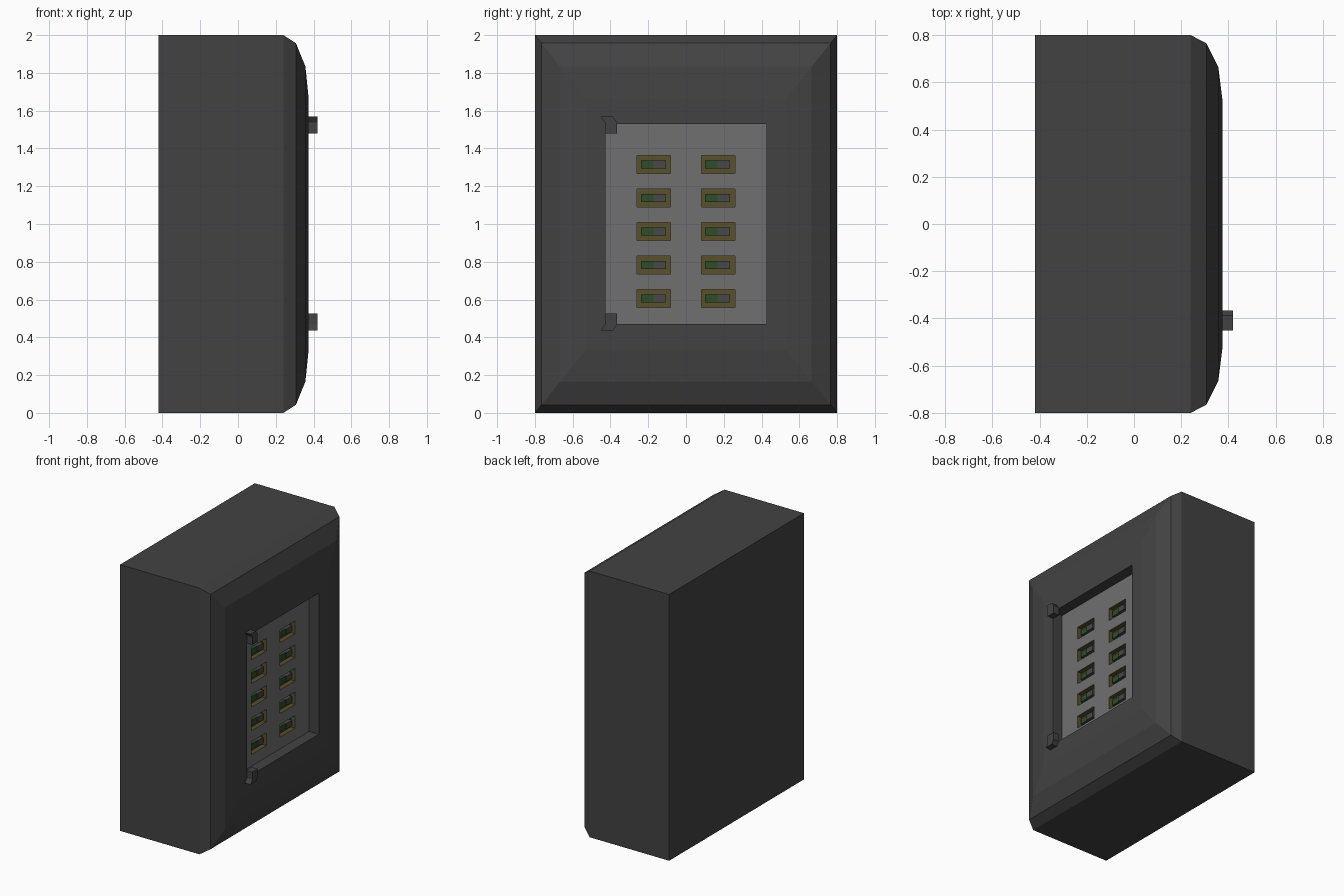
import bpy

if "Cube" in bpy.data.objects:
    bpy.data.objects.remove(bpy.data.objects["Cube"])


def material(name, r, g, b):
    m = bpy.data.materials.new(name)
    m.diffuse_color = (r, g, b, 1)
    m.use_nodes = True
    m.node_tree.nodes["Principled BSDF"].inputs["Base Color"].default_value = m.diffuse_color
    return m


DARK = material("dark_grey", 0.055, 0.055, 0.055)
PANEL = material("panel_grey", 0.16, 0.16, 0.16)
OLIVE = material("olive", 0.10, 0.08, 0.025)
GREEN = material("green", 0.026, 0.075, 0.02)
SWITCH = material("switch_grey", 0.065, 0.065, 0.07)


def make(name, verts, faces, mat):
    mesh = bpy.data.meshes.new(name)
    mesh.from_pydata(verts, [], faces)
    mesh.materials.append(mat)
    obj = bpy.data.objects.new(name, mesh)
    bpy.context.collection.objects.link(obj)
    return obj


def loft(name, rings, cy, cz, mat, start=True, end=True):
    """Rectangular rings (x, half_y, half_z) joined one after another."""
    verts, faces = [], []
    for x, hy, hz in rings:
        verts += [(x, cy + sy * hy, cz + sz * hz)
                  for sy, sz in ((-1, -1), (1, -1), (1, 1), (-1, 1))]
    for i in range(len(rings) - 1):
        for k in range(4):
            a, b = i * 4 + k, i * 4 + (k + 1) % 4
            faces.append((a, b, b + 4, a + 4))
    if start:
        faces.append((3, 2, 1, 0))
    if end:
        n = len(verts)
        faces.append((n - 4, n - 3, n - 2, n - 1))
    return make(name, verts, faces, mat)


FLOOR = 0.293            # recessed panel plane
WIN_Y, WIN_Z = 0.425, 0.53
SLOT_Y, SLOT_Z = 0.0885, 0.0475
cols = (-0.17, 0.17)
rows = [0.605 + 0.1775 * i for i in range(5)]

# Housing with faceted front edges and the walls of the window recess
loft("housing", [(-0.42, 0.8, 1.0), (0.24, 0.8, 1.0), (0.307, 0.765, 0.957),
                 (0.357, 0.665, 0.833), (0.374, 0.53, 0.665),
                 (0.374, WIN_Y, WIN_Z), (FLOOR, WIN_Y, WIN_Z)],
     0, 1.0, DARK, end=False)

# Panel sheet with an opening left for every switch
ys = [-WIN_Y] + [c + s * SLOT_Y for c in cols for s in (-1, 1)] + [WIN_Y]
zs = [1 - WIN_Z] + [r + s * SLOT_Z for r in rows for s in (-1, 1)] + [1 + WIN_Z]
n = len(ys)
make("panel", [(FLOOR, y, z) for z in zs for y in ys],
     [(j * n + i, j * n + i + 1, (j + 1) * n + i + 1, (j + 1) * n + i)
      for j in range(len(zs) - 1) for i in range(n - 1)
      if not (i % 2 and j % 2)], PANEL)

# Switches: sunken pocket with a two-part rocker
for cz in rows:
    for cy in cols:
        loft("switch_pocket", [(FLOOR, SLOT_Y, SLOT_Z), (0.258, SLOT_Y, SLOT_Z)],
             cy, cz, OLIVE, start=False)
        for name, dy, top, mat in (("switch_green_half", -0.036, 0.280, GREEN),
                                   ("switch_grey_half", 0.030, 0.286, SWITCH)):
            loft(name, [(0.25, 0.033, 0.021), (top, 0.033, 0.021)],
                 cy + dy, cz, mat)

# Bent hinge hooks, mirrored top and bottom
profile = [(-0.43, 1.48), (-0.366, 1.48), (-0.366, 1.538),
           (-0.387, 1.568), (-0.45, 1.568), (-0.43, 1.538)]
for name, flip in (("upper_hinge", False), ("lower_hinge", True)):
    pts = [(y, 2.005 - z) for y, z in reversed(profile)] if flip else profile
    k = len(pts)
    verts = [(x, y, z) for x in (0.37, 0.42) for y, z in pts]
    faces = [(i, (i + 1) % k, (i + 1) % k + k, i + k) for i in range(k)]
    faces += [tuple(reversed(range(k))), tuple(range(k, 2 * k))]
    make(name, verts, faces, DARK)
